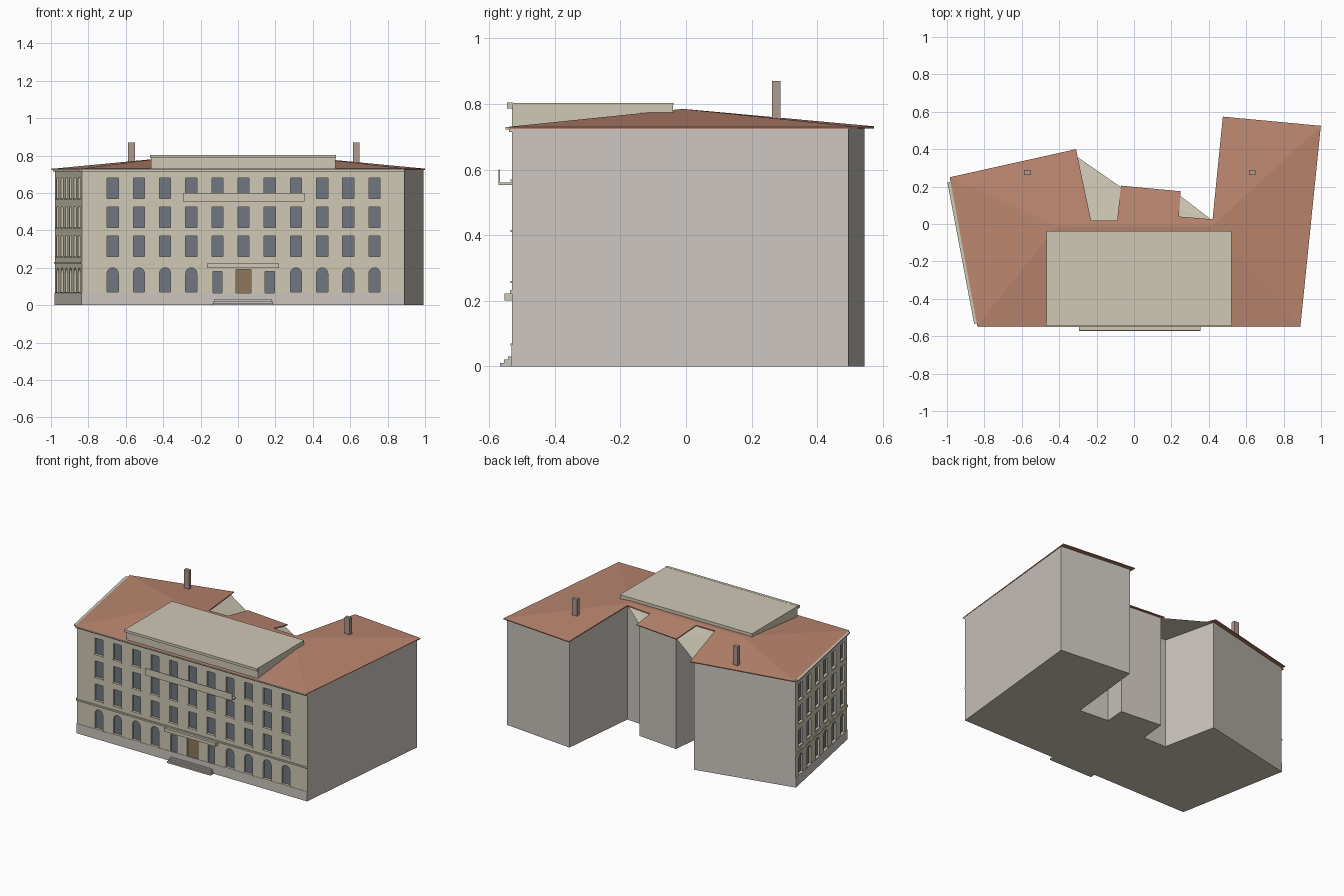
import bpy, bmesh, math
from mathutils import Vector, Matrix

if "Cube" in bpy.data.objects:
    bpy.data.objects.remove(bpy.data.objects["Cube"])


def material(name, rgb):
    m = bpy.data.materials.new(name)
    m.diffuse_color = (*rgb, 1)
    m.use_nodes = True
    m.node_tree.nodes["Principled BSDF"].inputs["Base Color"].default_value = m.diffuse_color
    return m


BEIGE = material("beige_plaster", (0.62, 0.58, 0.46))
STONE = material("pale_stone", (0.60, 0.56, 0.52))
TILE = material("roof_tile", (0.50, 0.24, 0.16))
GLASS = material("glass", (0.16, 0.18, 0.22))
WOOD = material("wood", (0.27, 0.19, 0.10))
BRICK = material("brick", (0.42, 0.32, 0.27))


def finish(name, bm, *mats):
    bmesh.ops.recalc_face_normals(bm, faces=bm.faces)
    me = bpy.data.meshes.new(name)
    bm.to_mesh(me)
    bm.free()
    for m in mats:
        me.materials.append(m)
    ob = bpy.data.objects.new(name, me)
    bpy.context.collection.objects.link(ob)
    return ob


def frame(origin, toward):
    # local axes of a facade: along the wall, outward, up
    o, t = Vector((*origin, 0)), Vector((*toward, 0))
    u = (t - o).normalized()
    n = Vector((u.y, -u.x, 0))
    return Matrix(((u.x, n.x, 0, o.x), (u.y, n.y, 0, o.y), (0, 0, 1, 0), (0, 0, 0, 1)))


def prism(bm, outline, d0, d1, f):
    a, b = [[bm.verts.new(f @ Vector((u, d, z))) for u, z in outline] for d in (d0, d1)]
    bm.faces.new(a)
    bm.faces.new(b[::-1])
    for i in range(len(a)):
        j = (i + 1) % len(a)
        bm.faces.new((a[i], b[i], b[j], a[j]))


def rect(u0, u1, z0, z1):
    return [(u0, z0), (u1, z0), (u1, z1), (u0, z1)]


def arch(u, w, z0, z1):
    r = w / 2
    return [(u - r, z0), (u + r, z0)] + [
        (u + r * math.cos(k * math.pi / 8), z1 - r + r * math.sin(k * math.pi / 8)) for k in range(9)]


def slab(name, f, mat, *boxes):
    bm = bmesh.new()
    for u0, u1, z0, z1, d0, d1 in boxes:
        prism(bm, rect(u0, u1, z0, z1), d0, d1, f)
    return finish(name, bm, mat)


# main walls, tops follow the roof slope
plan = [(-.835, -.53, .726), (.89, -.53, .726), (.992, .495, .726), (.49, .545, .728), (.433, .008, .775),
        (.225, .025, .772), (.235, .16, .75), (-.057, .188, .75), (-.075, .005, .775), (-.243, .005, .775),
        (-.32, .37, .736), (-.978, .225, .726)]
bm = bmesh.new()
low = [bm.verts.new((x, y, 0)) for x, y, z in plan]
top = [bm.verts.new(p) for p in plan]
bm.faces.new(low[::-1])
bmesh.ops.triangulate(bm, faces=[bm.faces.new(top)])
for i in range(12):
    j = (i + 1) % 12
    fc = bm.faces.new((low[i], low[j], top[j], top[i]))
    fc.material_index = 0 if i in (0, 11) else 1
walls = finish("walls", bm, BEIGE, STONE)

front = frame((0, -.53), (1, -.53))
left = frame((-.978, .225), (-.835, -.53))
LEFT_LEN = math.hypot(.143, .755)

# window openings, glass and sills
cut = bmesh.new()
rows = [(.26, .37), (.415, .525), (.57, .68)]
for label, f, cols in (("front", front, [-.67 + .14 * i for i in range(11)]),
                       ("left", left, [.075 + .124 * i for i in range(6)])):
    glass, sills = bmesh.new(), bmesh.new()
    for i, u in enumerate(cols):
        shapes = [rect(u - .03, u + .03, a, b) for a, b in rows]
        ledges = [a for a, b in rows]
        if label == "front" and i in (4, 6):
            shapes.append(rect(u - .025, u + .025, .03, .18))
        elif label == "left" or i != 5:
            shapes.append(arch(u, .06, .07, .2))
            ledges.append(.07)
        for s in shapes:
            prism(cut, s, -.018, .02, f)
            prism(glass, s, -.022, -.012, f)
        for z in ledges:
            prism(sills, rect(u - .034, u + .034, z - .006, z), -.012, .005, f)
    finish(label + "_window_glass", glass, GLASS)
    finish(label + "_window_sills", sills, BEIGE)
prism(cut, rect(-.01, .07, .03, .19), -.018, .02, front)
cutter = finish("opening_cutter", cut, BEIGE)
cutter.hide_render = True
mod = walls.modifiers.new("openings", "BOOLEAN")
mod.operation, mod.solver, mod.object = "DIFFERENCE", "EXACT", cutter
bpy.context.view_layer.objects.active = walls
bpy.ops.object.modifier_apply(modifier=mod.name)
bpy.data.objects.remove(cutter)

# entrance
slab("door", front, WOOD, (-.01, .07, .03, .19, -.022, -.012))
slab("entrance_steps", front, STONE, *[(-.135 + .004 * k, .19 - .004 * k, .01 * k, .01 * k + .01, -.005, .037 - .012 * k)
                                       for k in range(3)])
slab("entrance_canopy", front, BEIGE, (-.165, .22, .2, .222, -.005, .024))

# balcony: floor, front panel and ends
slab("balcony", front, BEIGE, (-.295, .355, .553, .56, -.005, .042), (-.295, .355, .56, .6, .038, .042))

# plinth, belt course and cornice on both decorated fronts
for label, f, a, b in (("front", front, -.835, .89), ("left", left, 0, LEFT_LEN)):
    if label == "front":
        slab("front_plinth", f, STONE, (a, b, 0, .065, -.005, .002))
    else:
        slab("left_plinth", f, STONE, (a, b, 0, .065, -.005, .002))
    slab(label + "_belt_course", f, BEIGE, (a, b, .222, .232, -.005, .007))
    slab(label + "_cornice", f, BEIGE, (a, b, .714, .722, -.005, .01), (a, b, .722, .73, -.005, .02))

# hipped roof: eaves outline plus the two ridge ends
eaves = [(-.838, -.545, .73), (.89, -.545, .73), (.999, .525, .73), (.475, .574, .732), (.42, .025, .782),
         (.24, .04, .779), (.25, .175, .755), (-.07, .205, .755), (-.09, .02, .782), (-.23, .02, .782),
         (-.31, .4, .741), (-.985, .25, .73), (-.41, -.01, .785), (.42, -.01, .785)]
bm = bmesh.new()
v = [bm.verts.new(p) for p in eaves]
for ids in ((0, 1, 13, 12), (1, 2, 13), (2, 3, 4, 13), (13, 4, 5, 8, 9, 12), (5, 6, 7, 8), (9, 10, 11, 12), (11, 0, 12)):
    bm.faces.new([v[i] for i in ids])
roof = finish("roof", bm, TILE)
if sum(p.normal.z for p in roof.data.polygons) < 0:
    roof.data.flip_normals()
sol = roof.modifiers.new("thickness", "SOLIDIFY")
sol.thickness, sol.offset = .006, -1

# flat roof storey with a front rim
slab("attic_block", front, BEIGE, (-.465, .52, .728, .8, -.49, 0))
slab("attic_top", front, BEIGE, (-.467, .522, .798, .803, -.492, .003))
slab("attic_rim", front, BEIGE, (-.47, .525, .787, .804, -.002, .016))

# chimneys
for n, x in (("left_chimney", -.57), ("right_chimney", .632)):
    slab(n, front, BRICK, (x - .018, x + .018, .735, .87, -.818, -.793))
